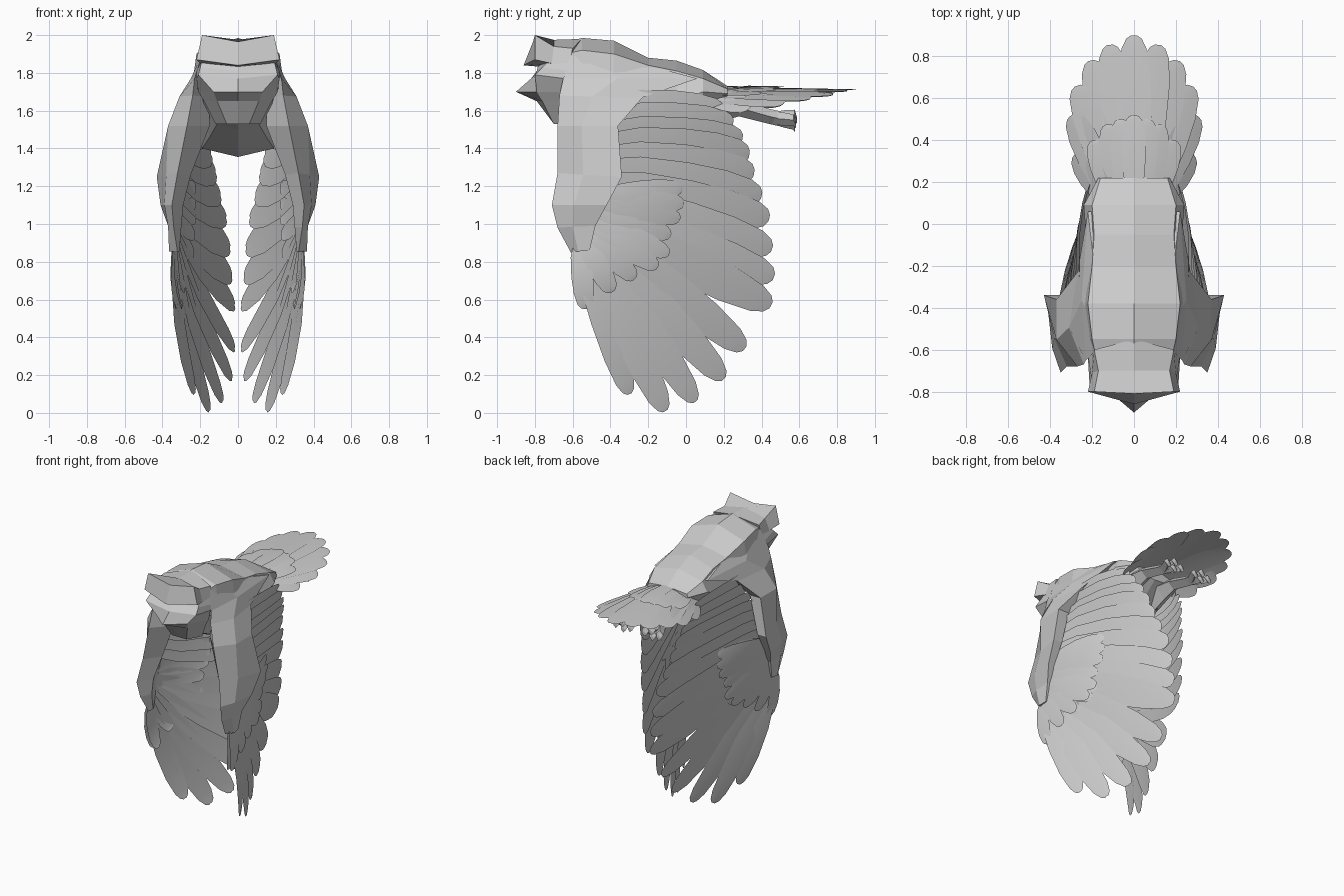
import bpy, bmesh
from mathutils import Vector as V


def make(name, verts, faces, mirror=True):
    me = bpy.data.meshes.new(name)
    me.from_pydata([tuple(v) for v in verts], [], faces)
    ob = bpy.data.objects.new(name, me)
    bpy.context.collection.objects.link(ob)
    bm = bmesh.new()
    bm.from_mesh(me)
    bmesh.ops.recalc_face_normals(bm, faces=bm.faces)
    bm.to_mesh(me)
    bm.free()
    if mirror:
        m = ob.modifiers.new("mirror", 'MIRROR')
        m.merge_threshold = 0.0005
    return ob


def loft(name, rings, closed=True, caps=True):
    n = len(rings[0])
    verts = [p for r in rings for p in r]
    faces = []
    for i in range(len(rings) - 1):
        for j in range(n if closed else n - 1):
            k = (j + 1) % n
            faces.append((i*n + j, i*n + k, (i+1)*n + k, (i+1)*n + j))
    if caps:
        faces += [tuple(range(n)), tuple(range(len(verts) - n, len(verts)))]
    return make(name, verts, faces)


def tube(name, path):
    # path entries: x, y, z, half width, half height
    return loft(name, [[(x - w, y, z), (x, y, z + h), (x + w, y, z), (x, y, z - h)]
                       for x, y, z, w, h in path])


SHAPE = [(0, .45), (.2, .85), (.5, 1), (.75, .95), (.92, .72), (.98, .45), (1, .18)]


def feathers(name, bases, tips, widths, bow, tilt=.05, mirror=True):
    # fan of flat blades; the blade plane follows the row of tips
    verts, faces = [], []
    n = len(tips)
    for i in range(n):
        b, t = V(bases[i]), V(tips[i])
        d = (t - b).normalized()
        s = V(tips[min(i + 1, n - 1)]) - V(tips[max(i - 1, 0)])
        s = (s - d * s.dot(d)).normalized()
        nor = s.cross(d)
        if nor.dot(V(bow)) < 0:
            nor = -nor
        s = (s + nor * tilt).normalized()
        o = len(verts)
        for u, w in SHAPE:
            c = b.lerp(t, u) + V(bow) * (4 * u * (1 - u))
            for k in (-1, 0, 1):
                verts.append(c + s * (k * w * widths[i] / 2) + nor * (.003 if k == 0 else 0))
        for r in range(len(SHAPE) - 1):
            for k in (0, 1):
                a = o + r*3 + k
                faces.append((a, a + 1, a + 4, a + 3))
    ob = make(name, verts, faces, mirror)
    for p in ob.data.polygons:
        p.use_smooth = True
    return ob


def spread(a, b, n):
    return [V(a).lerp(V(b), i / max(1, n - 1)) for i in range(n)]


# Body: half sections along y (y, top z, shoulder x/z, side x/z, belly x/z, bottom z)
body = [(-.64, 1.96, .18, 1.90, .20, 1.72, .11, 1.56, 1.53),
        (-.55, 1.985, .20, 1.92, .23, 1.72, .11, 1.53, 1.50),
        (-.38, 1.97, .22, 1.90, .25, 1.68, .15, 1.46, 1.43),
        (-.20, 1.88, .20, 1.84, .24, 1.62, .19, 1.40, 1.355),
        (-.05, 1.865, .19, 1.81, .23, 1.65, .18, 1.43, 1.38),
        (.09, 1.815, .20, 1.77, .24, 1.70, .15, 1.55, 1.52),
        (.22, 1.73, .16, 1.715, .17, 1.69, .11, 1.64, 1.63)]
loft("body", [[(0, y, t), (a, y, b), (c, y, d), (e, y, f), (0, y, g)]
              for y, t, a, b, c, d, e, f, g in body], closed=False)

# Brow block with raised ear corners
loft("brow", [[(0, -.55, 1.98), (.19, -.6, 1.93), (.2, -.62, 1.84), (0, -.62, 1.82)],
              [(0, -.7, 1.975), (.17, -.7, 1.94), (.2, -.71, 1.85), (0, -.74, 1.83)],
              [(0, -.81, 1.965), (.19, -.8, 2.0), (.22, -.8, 1.87), (0, -.86, 1.84)]],
     closed=False)

# Face and beak: half sections stacked in z
face = [(1.85, -.78, .19, -.72, .20, -.60), (1.81, -.79, .20, -.76, .22, -.62),
        (1.77, -.82, .21, -.80, .22, -.64), (1.70, -.90, .13, -.79, .21, -.65),
        (1.65, -.79, .11, -.76, .18, -.64), (1.53, -.70, .06, -.70, .12, -.60)]
loft("face", [[(0, cy, z), (sx, sy, z + .02 * (sx > .15)), (bx, by, z), (0, by, z)]
              for z, cy, sx, sy, bx, by in face], closed=False)

# Wing arm: z front, z back, y front, y back, x front, x mid, x back, x inner
arm = [(1.90, 1.84, -.61, -.20, .19, .20, .19, .12),
       (1.77, 1.77, -.65, .06, .23, .25, .22, .14),
       (1.68, 1.67, -.67, -.23, .24, .31, .27, .15),
       (1.52, 1.52, -.68, -.36, .27, .37, .37, .15),
       (1.27, 1.25, -.68, -.34, .32, .38, .43, .25),
       (1.10, 1.10, -.71, -.42, .35, .39, .41, .29),
       (.98, .99, -.68, -.48, .34, .37, .37, .30),
       (.85, .86, -.61, -.51, .32, .365, .36, .31)]
loft("wing_arm", [[(a, f, zf), (m, f + (b - f) * .4, (zf + zb) / 2), (c, b, zb),
                   (c * .6 + i * .4, b, zb), (i, f + (b - f) * .4, (zf + zb) / 2)]
                  for zf, zb, f, b, a, m, c, i in arm])

# Long flight feathers
tips = [(.23, -.30, .10), (.15, -.11, .01), (.08, .05, .06), (.03, .20, .18),
        (.015, .31, .34), (.015, .45, .57), (.03, .465, .72), (.04, .455, .87),
        (.06, .44, 1.03), (.09, .40, 1.15), (.115, .36, 1.27), (.14, .335, 1.37),
        (.165, .30, 1.46), (.19, .25, 1.54), (.20, .20, 1.60)]
bases = spread((.335, -.57, .89), (.35, -.47, 1.06), 7) + \
        spread((.36, -.45, 1.16), (.24, -.36, 1.65), 8)
feathers("flight_feathers", bases, tips, [.15, .17, .17, .18, .19] + [.21] * 7 + [.17] * 3,
         (.03, 0, 0))

# Short covert feathers fanning from the hand, on both faces of the wing
ct = [(.315, -.53, .55), (.30, -.39, .64), (.28, -.27, .71), (.265, -.15, .77),
      (.25, -.09, .84), (.245, -.08, .94), (.24, -.03, 1.03), (.24, -.01, 1.11),
      (.24, -.02, 1.19)]
cb = spread((.335, -.57, .90), (.355, -.42, 1.16), 9)
for label, dx in (("outer", .012), ("inner", -.018)):
    feathers(label + "_coverts", [p + V((dx * .5, 0, 0)) for p in cb],
             [V(p) + V((dx, 0, 0)) for p in ct], [.115] * 9, (.02, 0, 0))


# Tail fan and the short feathers over it
def fan(name, half, base_y, base_x, z0, width):
    row = [(-x, y, z) for x, y, z in reversed(half[1:])] + half
    n = len(row)
    b = [V((base_x * (2*i / (n - 1) - 1), base_y, z0 - .04 * abs(2*i / (n - 1) - 1)))
         for i in range(n)]
    feathers(name, b, row, [width] * n, (0, 0, .004), .03, False)


fan("tail_feathers", [(0, .90, 1.71), (.115, .855, 1.705), (.205, .78, 1.685),
                      (.27, .66, 1.665), (.295, .52, 1.64), (.275, .34, 1.615)],
    .12, .13, 1.71, .165)
fan("tail_coverts", [(0, .52, 1.725), (.065, .50, 1.72), (.125, .475, 1.71),
                     (.19, .40, 1.69)], .15, .12, 1.725, .115)

# Tucked legs and toes
tube("leg", [(.12, .0, 1.56, .09, .09), (.12, .18, 1.61, .075, .07),
             (.12, .28, 1.615, .05, .045), (.12, .44, 1.57, .045, .04),
             (.12, .53, 1.55, .05, .04)])
for i, (x, y, z) in enumerate([(.06, .57, 1.55), (.12, .575, 1.575), (.18, .57, 1.55),
                               (.12, .565, 1.53)]):
    tube(f"toe_{i + 1}", [(.12, .45, 1.56, .03, .03),
                          ((x + .12) / 2, .52, (z + 1.56) / 2, .035, .035),
                          (x, y, z, .03, .03), (x, y + .012, z - .025, .018, .018)])
